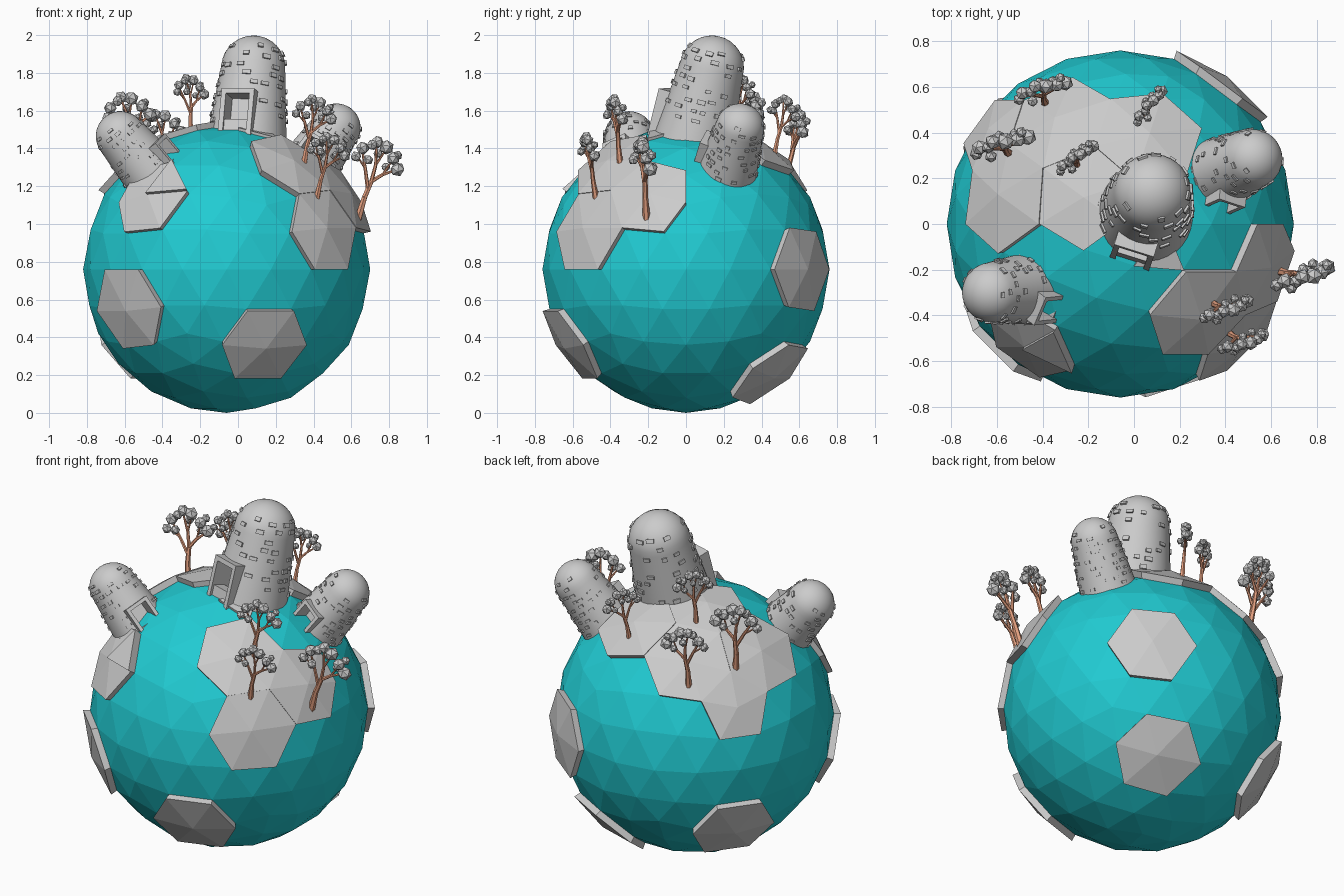
import bpy, bmesh, math, random
from mathutils import Vector, Matrix

if "Cube" in bpy.data.objects:
    bpy.data.objects.remove(bpy.data.objects["Cube"])

random.seed(4)
C = Vector((-0.06, 0, 0.76))
R = 0.76


def material(name, col):
    m = bpy.data.materials.new(name)
    m.diffuse_color = (*col, 1)
    m.use_nodes = True
    m.node_tree.nodes["Principled BSDF"].inputs["Base Color"].default_value = m.diffuse_color
    return m


TEAL = material("teal", (0.015, 0.6, 0.65))
BARK = material("bark", (0.8, 0.36, 0.22))


def finish(bm, name, mat=None, matrix=None):
    bmesh.ops.recalc_face_normals(bm, faces=bm.faces[:])
    me = bpy.data.meshes.new(name)
    bm.to_mesh(me)
    bm.free()
    ob = bpy.data.objects.new(name, me)
    bpy.context.collection.objects.link(ob)
    if mat:
        me.materials.append(mat)
    if matrix:
        ob.matrix_world = matrix
    return ob


def globe_mesh():
    bm = bmesh.new()
    bmesh.ops.create_icosphere(bm, subdivisions=3, radius=R)
    return bm


def box(bm, size, mat):
    bmesh.ops.create_cube(bm, size=1, matrix=mat @ Matrix.Diagonal((*size, 1)))


# globe
finish(globe_mesh(), "globe", TEAL, Matrix.Translation(C))


# land plates: the ring of globe faces around one vertex, or a single face, raised
def plate(name, d, top, single=False):
    bm = globe_mesh()
    d = Vector(d).normalized()
    if single:
        keep = {max(bm.faces, key=lambda f: f.calc_center_median().normalized().dot(d))}
    else:
        keep = set(max(bm.verts, key=lambda v: v.co.dot(d)).link_faces)
    bmesh.ops.delete(bm, geom=[f for f in bm.faces if f not in keep], context='FACES')
    low = bm.verts[:]
    ext = bmesh.ops.extrude_face_region(bm, geom=bm.faces[:])
    for v in ext["geom"]:
        if isinstance(v, bmesh.types.BMVert):
            v.co *= top
    for v in low:
        if v.is_valid:
            v.co *= 0.985
    finish(bm, name, None, Matrix.Translation(C))


plates = [
    (-0.671, 0.162, 0.724, 1.05), (-0.221, 0.16, 0.962, 1.042), (-0.724, 0.526, 0.447, 1.05),
    (-0.362, 0.588, 0.724, 1.045), (0.162, 0.5, 0.851, 1.05),
    (0.447, -0.525, 0.724, 1.05), (0.822, -0.26, 0.506, 1.05), (0.67, -0.69, 0.277, 1.045),
    (-0.513, -0.693, 0.506, 1.04), (-0.67, -0.69, -0.277, 1.05), (0.263, -0.809, -0.526, 1.05),
    (0.588, 0.809, 0, 1.05), (0.362, 0.588, -0.724, 1.05), (-0.688, 0.5, -0.526, 1.05)]
for i, (x, y, z, t) in enumerate(plates):
    plate(f"land_plate_{i + 1}", (x, y, z), t)
plate("left_doorstep", (-0.38, -0.70, 0.59), 1.065, True)
plate("main_doorstep", (0.24, -0.175, 0.94), 1.02, True)


# towers: domed lathe body, cut doorway, door frame and raised bricks
DOME_Z, DOME_R = 0.36, 0.17


def wall(h):
    """radius and outward slope angle at height h"""
    if h <= DOME_Z:
        return 0.208 - (0.208 - DOME_R) * h / DOME_Z, 0.105
    s = (h - DOME_Z) / DOME_R
    return DOME_R * math.sqrt(max(0, 1 - s * s)), math.asin(min(1, s))


def tower(name, base, axis, door, scale):
    up = Vector(axis).normalized()
    back = -Vector(door)
    back = (back - up * back.dot(up)).normalized()
    side = back.cross(up)
    M = Matrix((side, back, up)).transposed().to_4x4()
    M = Matrix.Translation(base) @ M @ Matrix.Scale(scale, 4)

    n = 32
    bm = bmesh.new()
    prof = [(0.216, -0.08)] + [(wall(h)[0], h) for h in (0, 0.12, 0.24, DOME_Z)]
    prof += [(DOME_R * math.cos(a), DOME_Z + DOME_R * math.sin(a))
             for a in [math.pi / 2 * k / 8 for k in range(1, 8)]]
    rings = [[bm.verts.new((r * math.cos(2 * math.pi * k / n), r * math.sin(2 * math.pi * k / n), z))
              for k in range(n)] for r, z in prof]
    for a, b in zip(rings, rings[1:]):
        for k in range(n):
            bm.faces.new((a[k], a[(k + 1) % n], b[(k + 1) % n], b[k]))
    tip = bm.verts.new((0, 0, DOME_Z + DOME_R))
    for k in range(n):
        bm.faces.new((rings[-1][k], rings[-1][(k + 1) % n], tip))
    bm.faces.new(rings[0][::-1])
    body = finish(bm, name + "_body", None, M)
    bpy.ops.object.select_all(action='DESELECT')
    body.select_set(True)
    bpy.context.view_layer.objects.active = body
    bpy.ops.object.shade_smooth_by_angle(angle=math.radians(35))

    bm = bmesh.new()
    box(bm, (0.13, 0.16, 0.2), Matrix.Translation((0, -0.19, 0.06)))
    cutter = finish(bm, name + "_door_cutter", None, M)
    cutter.hide_render = True
    cutter.hide_viewport = True
    mod = body.modifiers.new("doorway", 'BOOLEAN')
    mod.operation = 'DIFFERENCE'
    mod.object = cutter

    bm = bmesh.new()
    for s in (-1, 1):
        box(bm, (0.026, 0.085, 0.25), Matrix.Translation((s * 0.078, -0.187, 0.055)))
    box(bm, (0.182, 0.085, 0.026), Matrix.Translation((0, -0.187, 0.173)))
    box(bm, (0.13, 0.07, 0.06), Matrix.Translation((0, -0.18, -0.01)))
    finish(bm, name + "_door_frame", None, M)

    bm = bmesh.new()
    for row in range(9):
        h = 0.03 + row * 0.052
        count = 15 if h < DOME_Z else 11
        for k in range(count):
            a = 2 * math.pi * (k + 0.5 * (row % 2) + random.uniform(-.25, .25)) / count
            off = abs((a + math.pi / 2 + math.pi) % (2 * math.pi) - math.pi)
            if random.random() < 0.4 or (h < 0.22 and off < 0.6):
                continue
            hh = h + random.uniform(-.008, .008)
            r, tilt = wall(hh)
            m = (Matrix.Rotation(a, 4, 'Z') @ Matrix.Translation((r, 0, hh))
                 @ Matrix.Rotation(-tilt, 4, 'Y'))
            box(bm, (0.016, random.uniform(.028, .046), random.uniform(.017, .025)), m)
    finish(bm, name + "_bricks", None, M)


tower("main_tower", (0.05, 0.05, 1.48), (0.087, 0.242, 0.966), (-0.3, -0.95, 0), 1.0)
tower("left_tower", (-0.44, -0.28, 1.25), (-0.64, -0.07, 0.76), (0.65, -0.5, 0.5), 0.78)
tower("right_tower", (0.37, 0.22, 1.29), (0.55, 0.24, 0.80), (-0.15, -1, 0.3), 0.76)


# trees: tapered branch segments with faceted leaf balls, fanned along local x
BRANCHES = [
    [(0, 0, -.03, .021), (.005, 0, .1, .015), (.02, 0, .19, .013)],
    [(.01, 0, .15, .011), (-.03, .01, .25, .009), (-.07, .02, .34, .005)],
    [(-.03, .01, .25, .007), (-.09, .01, .30, .004)],
    [(.02, 0, .19, .011), (.02, 0, .28, .009), (0, .01, .38, .005)],
    [(.02, 0, .28, .007), (.05, -.01, .37, .004)],
    [(.02, 0, .19, .011), (.07, -.01, .24, .009), (.135, -.02, .28, .005)],
    [(.07, -.01, .24, .007), (.1, -.02, .33, .004)]]
LEAVES = [(-.07, .02, .35, .036), (-.03, 0, .38, .03), (-.1, .01, .30, .03), (0, .01, .40, .035),
          (.05, -.01, .385, .04), (.1, -.02, .335, .036), (.14, -.02, .285, .04),
          (.13, 0, .355, .026), (.03, .03, .34, .026), (-.045, -.03, .3, .028), (.09, .02, .28, .025)]


def tree(i, x, y, height, azimuth):
    rel = Vector((x - C.x, y))
    z = math.sqrt(0.785 ** 2 - rel.length_squared)
    radial = Vector((rel.x, rel.y, z)).normalized()
    up = Vector((0, 0, 1)).lerp(radial, 0.25)
    M = (Matrix.Translation(C + Vector((rel.x, rel.y, z)))
         @ Vector((0, 0, 1)).rotation_difference(up).to_matrix().to_4x4()
         @ Matrix.Rotation(math.radians(azimuth), 4, 'Z') @ Matrix.Scale(height / 0.43, 4))
    bm = bmesh.new()
    for path in BRANCHES:
        for p, q in zip(path, path[1:]):
            a, b = Vector(p[:3]), Vector(q[:3])
            d = b - a
            m = Matrix.Translation((a + b) / 2) @ d.to_track_quat('Z', 'Y').to_matrix().to_4x4()
            bmesh.ops.create_cone(bm, cap_ends=True, segments=6, radius1=p[3], radius2=q[3],
                                  depth=d.length, matrix=m)
    finish(bm, f"tree_trunk_{i}", BARK, M)
    bm = bmesh.new()
    for lx, ly, lz, r in LEAVES:
        m = Matrix.Translation((lx, ly, lz)) @ Matrix.Rotation(random.random() * 3, 4, (1, .5, .3))
        bmesh.ops.create_icosphere(bm, subdivisions=1, radius=r, matrix=m)
    finish(bm, f"tree_leaves_{i}", None, M)


for i, t in enumerate([(-0.39, 0.53, 0.38, 27), (-0.55, 0.31, 0.42, 25), (0.05, 0.47, 0.31, 60),
                       (-0.25, 0.26, 0.32, 45), (0.35, -0.35, 0.36, 28), (0.42, -0.48, 0.34, 25),
                       (0.64, -0.21, 0.43, 25)]):
    tree(i + 1, *t)
